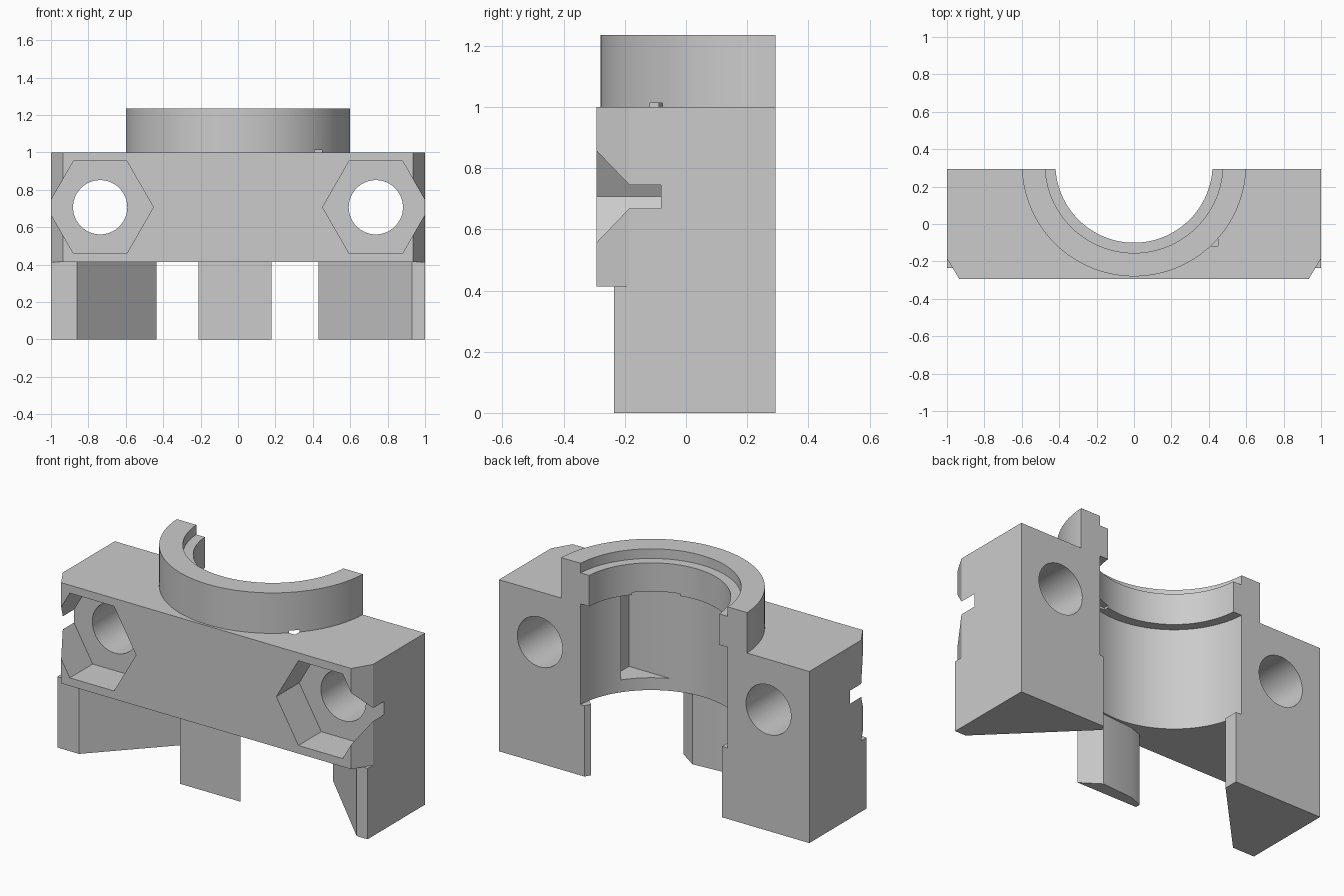
import bpy, bmesh, math

if "Cube" in bpy.data.objects:
    bpy.data.objects.remove(bpy.data.objects["Cube"], do_unlink=True)

BACK = 0.293            # split plane of the half clamp
FRONT = -BACK
AXIS_Y = 0.32           # centre of the bore
TOP, SHELF, RIM = 1.0, 0.413, 1.236
BOLT_X, BOLT_Z = 0.737, 0.707

grey = bpy.data.materials.new("plain_grey")
grey.use_nodes = True
grey.diffuse_color = (0.6, 0.6, 0.6, 1)
grey.node_tree.nodes["Principled BSDF"].inputs["Base Color"].default_value = (0.6, 0.6, 0.6, 1)


def prism(name, outline, low, high, along_y=False):
    """Extrude an outline along z, or an x-z outline along y."""
    bm = bmesh.new()
    if along_y:
        points = [(x, low, z) for x, z in outline]
        shift = (0, high - low, 0)
    else:
        points = [(x, y, low) for x, y in outline]
        shift = (0, 0, high - low)
    face = bm.faces.new([bm.verts.new(p) for p in points])
    new = bmesh.ops.extrude_face_region(bm, geom=[face])["geom"]
    bmesh.ops.translate(bm, vec=shift, verts=[v for v in new if isinstance(v, bmesh.types.BMVert)])
    bmesh.ops.recalc_face_normals(bm, faces=bm.faces)
    mesh = bpy.data.meshes.new(name)
    bm.to_mesh(mesh)
    bm.free()
    mesh.materials.append(grey)
    obj = bpy.data.objects.new(name, mesh)
    bpy.context.collection.objects.link(obj)
    return obj


def ring(cx, cy, radius, sides):
    return [(cx + radius * math.cos(math.tau * i / sides),
             cy + radius * math.sin(math.tau * i / sides)) for i in range(sides)]


def box(x0, x1, y0, y1):
    return [(x0, y0), (x1, y0), (x1, y1), (x0, y1)]


def activate(obj):
    bpy.ops.object.select_all(action='DESELECT')
    obj.select_set(True)
    bpy.context.view_layer.objects.active = obj


def cut(obj, *prism_args):
    cutter = prism("cutter", *prism_args)
    cutter.hide_render = True
    mod = obj.modifiers.new("cut", 'BOOLEAN')
    mod.operation, mod.solver, mod.object = 'DIFFERENCE', 'EXACT', cutter
    activate(obj)
    bpy.ops.object.modifier_apply(modifier=mod.name)
    bpy.data.objects.remove(cutter, do_unlink=True)


# Clamp block with chamfered front corners
block = prism("clamp_block", [(-1, BACK), (-1, -0.185), (-0.935, FRONT),
                              (0.935, FRONT), (1, -0.185), (1, BACK)], SHELF, TOP)
cut(block, ring(0, AXIS_Y, 0.475, 128), 0.3, 1.1)

# Bolt holes and hexagonal nut pockets
for side in (-1, 1):
    cut(block, ring(side * BOLT_X, BOLT_Z, 0.145, 64), -0.5, 0.5, True)
    cut(block, ring(side * BOLT_X, BOLT_Z, 0.285, 6), -0.5, -0.082, True)

# Half collar with a stepped lip, trimmed at the split plane
collar = prism("collar", ring(0, AXIS_Y, 0.6, 128), TOP, RIM)
cut(collar, ring(0, AXIS_Y, 0.42, 128), 0.9, 1.4)
cut(collar, ring(0, AXIS_Y, 0.475, 128), 1.18, 1.4)
cut(collar, box(-1, 1, BACK, 1.5), 0.9, 1.4)

# Square pocket behind the bore wall, reaching just into the collar
for part in (block, collar):
    cut(part, box(0.1, 0.45, -0.118, 0.045), 0.485, 1.013)

# Legs under the block
legs = {
    "right_leg": [(-1, BACK), (-1, -0.235), (-0.86, -0.235), (-0.437, 0.21), (-0.437, BACK)],
    "middle_leg": [(-0.21, -0.235), (0.18, -0.235), (0.07, -0.16), (-0.13, -0.175), (-0.21, -0.205)],
    "left_leg": [(1, BACK), (1, -0.235), (0.93, -0.235), (0.43, 0.26), (0.45, BACK)],
}
leg_objects = [prism(name, outline, 0, SHELF) for name, outline in legs.items()]

for part in [block, collar] + leg_objects:
    activate(part)
    bpy.ops.object.shade_smooth_by_angle(angle=math.radians(30))
